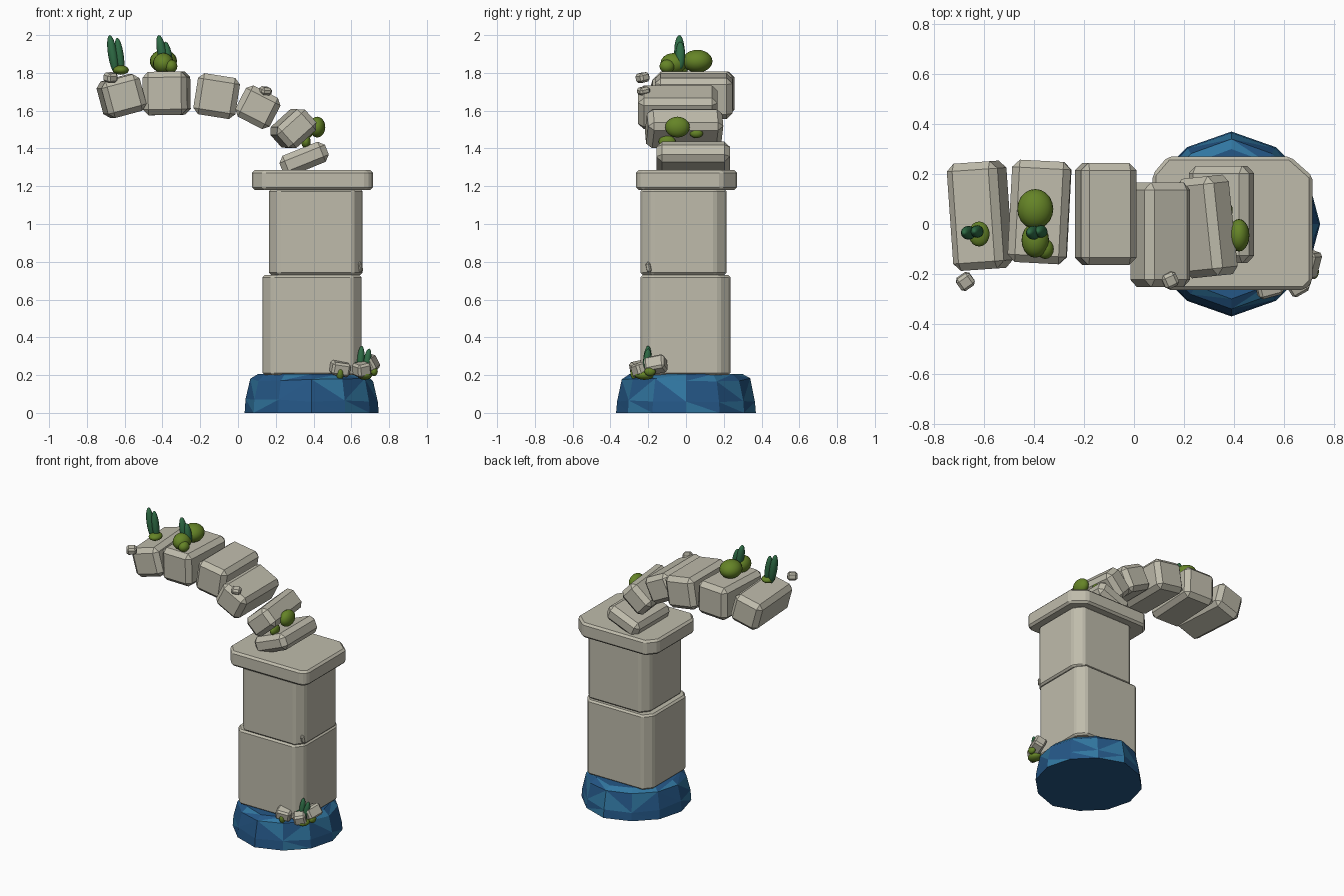
import bpy, bmesh, math, random
from mathutils import Vector

cube = bpy.data.objects.get("Cube")
if cube:
    bpy.data.objects.remove(cube, do_unlink=True)
random.seed(4)


def material(name, colour):
    m = bpy.data.materials.new(name)
    m.use_nodes = True
    m.diffuse_color = (*colour, 1)
    m.node_tree.nodes["Principled BSDF"].inputs["Base Color"].default_value = (*colour, 1)
    return m


STONE = material("pale stone", (0.52, 0.50, 0.41))
BLUE = material("deep blue", (0.018, 0.095, 0.24))
TEAL = material("teal blue", (0.03, 0.18, 0.35))
MOSS = material("moss green", (0.13, 0.23, 0.02))
LEAF = material("leaf green", (0.028, 0.15, 0.06))


def finish(name, bm, mats, bevel=0):
    bmesh.ops.recalc_face_normals(bm, faces=bm.faces[:])
    mesh = bpy.data.meshes.new(name)
    bm.to_mesh(mesh)
    bm.free()
    for m in mats:
        mesh.materials.append(m)
    ob = bpy.data.objects.new(name, mesh)
    bpy.context.collection.objects.link(ob)
    if bevel:
        mod = ob.modifiers.new("chamfer", 'BEVEL')
        mod.width, mod.segments, mod.limit_method = bevel, 1, 'NONE'
    return ob


def block(name, centre, size, tilt=0, turn=0, lean=0, bevel=0.03):
    # Chamfered stone, tilted in the front plane then turned about z
    bm = bmesh.new()
    bmesh.ops.create_cube(bm, size=1)
    bmesh.ops.scale(bm, vec=size, verts=bm.verts[:])
    ob = finish(name, bm, [STONE], bevel)
    ob.location = centre
    ob.rotation_euler = [math.radians(a) for a in (lean, -tilt, turn)]
    return ob


def slab(name, x0, x1, y0, y1, z0, z1, cuts, bevel):
    # Extruded rectangle, each corner cut by its own (dx, dy)
    a, b, c, d = cuts
    outline = [(x0 + a[0], y0), (x1 - b[0], y0), (x1, y0 + b[1]), (x1, y1 - c[1]),
               (x1 - c[0], y1), (x0 + d[0], y1), (x0, y1 - d[1]), (x0, y0 + a[1])]
    bm = bmesh.new()
    face = bm.faces.new([bm.verts.new((x, y, z0)) for x, y in outline])
    top = bmesh.ops.extrude_face_region(bm, geom=[face])["geom"]
    bmesh.ops.translate(bm, vec=(0, 0, z1 - z0),
                        verts=[v for v in top if isinstance(v, bmesh.types.BMVert)])
    return finish(name, bm, [STONE], bevel)


def ellipsoid(name, centre, radii, mat, axis=None):
    bm = bmesh.new()
    bmesh.ops.create_uvsphere(bm, u_segments=20, v_segments=12, radius=1)
    bmesh.ops.scale(bm, vec=radii, verts=bm.verts[:])
    for f in bm.faces:
        f.smooth = True
    ob = finish(name, bm, [mat])
    ob.location = centre
    if axis:
        ob.rotation_euler = Vector((0, 0, 1)).rotation_difference(axis).to_euler()
    return ob


def leaf(name, foot, tip, width):
    foot, tip = Vector(foot), Vector(tip)
    axis = tip - foot
    return ellipsoid(name, (foot + tip) / 2, (width, width * 1.1, axis.length / 2), LEAF, axis)


# Faceted blue base
bm = bmesh.new()
SIDES = 12
rings = []
for radius, z in ((0.355, 0), (0.35, 0.07), (0.325, 0.18), (0.285, 0.205)):
    ring = []
    for i in range(SIDES):
        a = math.tau * i / SIDES
        r = radius + (0.015 if i % 6 == 3 else 0)
        dz = random.uniform(-0.015, 0.005) if 0 < z < 0.2 else 0
        ring.append(bm.verts.new((0.39 + r * math.cos(a), r * math.sin(a), z + dz)))
    rings.append(ring)
bm.faces.new(rings[0])
bm.faces.new(rings[-1])
for low, high in zip(rings, rings[1:]):
    for i in range(SIDES):
        j = (i + 1) % SIDES
        p, q, r, s = low[i], low[j], high[j], high[i]
        tris = ((p, q, r), (p, r, s)) if random.random() < 0.5 else ((p, q, s), (q, r, s))
        for t in tris:
            bm.faces.new(t).material_index = int(random.random() < 0.25)
finish("base", bm, [BLUE, TEAL])

# Column and its cap
even = [(0.05, 0.06)] * 4
slab("lower_column", 0.13, 0.655, -0.24, 0.235, 0.2, 0.73, even, 0.012)
slab("upper_column", 0.165, 0.66, -0.24, 0.215, 0.73, 1.185, even, 0.012)
slab("cap", 0.075, 0.715, -0.265, 0.27, 1.18, 1.285,
     [(0.06, 0.07), (0.035, 0.035), (0.09, 0.08), (0.06, 0.07)], 0.014)

# Curved arm of stones: centre, size, tilt, turn
arm = [((0.35, 1.345, 0.038), (0.26, 0.39, 0.115), 22, 0),
       ((0.293, 1.505, -0.01), (0.2, 0.4, 0.15), 42, 6),
       ((0.105, 1.618, -0.043), (0.205, 0.42, 0.185), -27, 0),
       ((-0.113, 1.677, 0.04), (0.225, 0.41, 0.22), -9, 0),
       ((-0.378, 1.692, 0.048), (0.235, 0.41, 0.23), 1, -3),
       ((-0.617, 1.677, 0.033), (0.21, 0.43, 0.2), 15, 4)]
for n, ((x, z, y), size, tilt, turn) in enumerate(arm, 1):
    block(f"arm_stone_{n}", (x, y, z), size, tilt, turn)

# Loose pebbles
pebbles = [((-0.675, -0.23, 1.775), (0.065, 0.06, 0.05), 3, 35),
           ((0.145, -0.225, 1.705), (0.06, 0.06, 0.04), -5, 25),
           ((0.645, -0.195, 0.77), (0.03, 0.03, 0.06), 5, 10),
           ((0.54, -0.25, 0.235), (0.1, 0.08, 0.07), -8, 15),
           ((0.655, -0.24, 0.23), (0.08, 0.08, 0.07), 12, 30),
           ((0.695, -0.16, 0.255), (0.08, 0.11, 0.08), 25, -20)]
for n, (centre, size, tilt, turn) in enumerate(pebbles, 1):
    block(f"pebble_{n}", centre, size, tilt, turn, 12, 0.012)

# Round moss clumps
clumps = [((-0.395, 0.06, 1.862), (0.072, 0.08, 0.06)),
          ((-0.395, -0.065, 1.85), (0.055, 0.07, 0.055)),
          ((-0.355, -0.1, 1.835), (0.034, 0.04, 0.035)),
          ((-0.62, -0.04, 1.815), (0.042, 0.05, 0.025)),
          ((0.42, -0.045, 1.513), (0.042, 0.065, 0.055)),
          ((0.36, -0.1, 1.435), (0.025, 0.045, 0.035)),
          ((0.37, 0.055, 1.48), (0.025, 0.035, 0.025)),
          ((0.54, -0.2, 0.275), (0.035, 0.04, 0.025)),
          ((0.54, -0.27, 0.21), (0.02, 0.025, 0.035)),
          ((0.67, -0.22, 0.2), (0.04, 0.05, 0.025)),
          ((0.72, -0.19, 0.22), (0.02, 0.03, 0.025))]
for n, (centre, radii) in enumerate(clumps, 1):
    ellipsoid(f"moss_{n}", centre, radii, MOSS)

# Upright leaves
leaf("tip_leaf_a", (-0.645, -0.035, 1.79), (-0.68, -0.035, 2.0), 0.025)
leaf("tip_leaf_b", (-0.615, -0.03, 1.79), (-0.64, -0.03, 1.985), 0.023)
leaf("arm_leaf_a", (-0.385, -0.035, 1.82), (-0.42, -0.035, 2.0), 0.025)
leaf("arm_leaf_b", (-0.36, -0.03, 1.82), (-0.385, -0.03, 1.965), 0.023)
for n, (x, lean, top) in enumerate(((0.62, -0.02, 0.32), (0.645, 0.01, 0.355), (0.67, 0.025, 0.34)), 1):
    leaf(f"base_leaf_{n}", (x, -0.21, 0.2), (x + lean, -0.2, top), 0.02)
